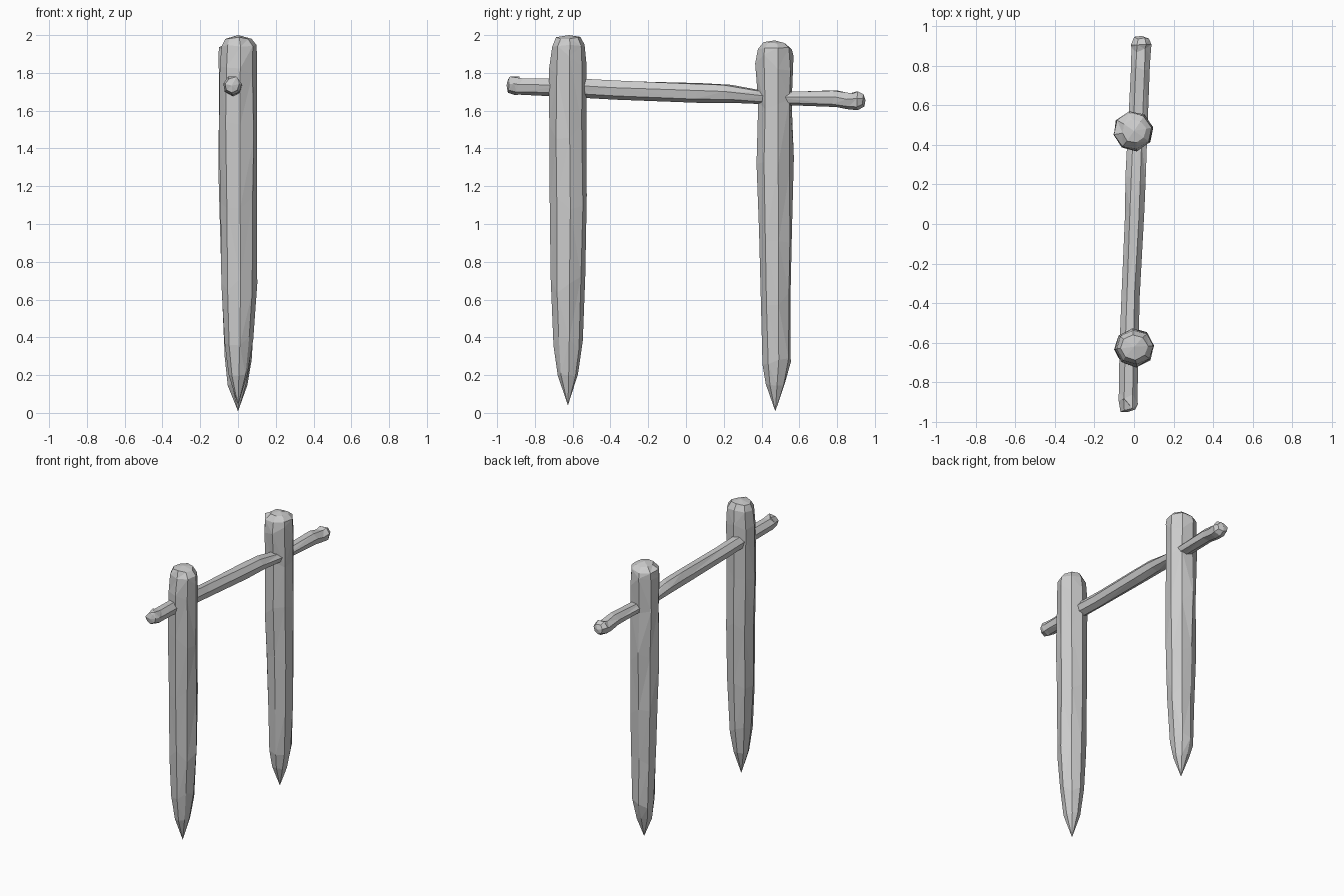
import bpy, bmesh, random
from math import sin, cos, pi
from mathutils import Vector


def hewn_log(name, start, rings, end, to_world, sides, seed, slide):
    """Loft rings (t, u_min, u_max, v_min, v_max) between two end points, with axe-cut unevenness."""
    rnd = random.Random(seed)
    bm = bmesh.new()
    loops = []
    last = len(rings) - 1
    phase = rnd.uniform(0, 0.4)
    for i, (t, u0, u1, v0, v1) in enumerate(rings):
        loop = []
        for k in range(sides):
            a = 2 * pi * k / sides + phase
            r = rnd.uniform(0.97, 1.06)
            s = 0.006 if i in (0, last, last - 1) else slide
            u = (u0 + u1) / 2 + (u1 - u0) / 2 * r * cos(a)
            v = (v0 + v1) / 2 + (v1 - v0) / 2 * r * sin(a)
            loop.append(bm.verts.new(to_world(t + rnd.uniform(-s, s), u, v)))
        loops.append(loop)
    for a, b in zip(loops, loops[1:]):
        for k in range(sides):
            n = (k + 1) % sides
            bm.faces.new((a[k], a[n], b[n], b[k]))
    for point, loop in ((start, loops[0]), (end, loops[-1])):
        tip = bm.verts.new(to_world(*point))
        for k in range(sides):
            bm.faces.new((tip, loop[k], loop[(k + 1) % sides]))
    bmesh.ops.triangulate(bm, faces=[f for f in bm.faces if len(f.verts) == 4])
    bmesh.ops.recalc_face_normals(bm, faces=bm.faces)
    mesh = bpy.data.meshes.new(name)
    bm.to_mesh(mesh)
    bm.free()
    obj = bpy.data.objects.new(name, mesh)
    bpy.context.collection.objects.link(obj)
    return obj


def upright(t, u, v):
    return Vector((u, v, t))


def lengthwise(t, u, v):
    return Vector((u, t, v))


# Front post, sharpened at the foot
hewn_log("front_post", (0.04, 0, -0.625), [
    (0.20, -0.05, 0.05, -0.68, -0.572),
    (0.36, -0.073, 0.078, -0.703, -0.548),
    (0.68, -0.088, 0.098, -0.717, -0.535),
    (1.10, -0.094, 0.098, -0.718, -0.525),
    (1.50, -0.10, 0.102, -0.719, -0.53),
    (1.84, -0.098, 0.102, -0.72, -0.532),
    (1.945, -0.09, 0.099, -0.71, -0.535),
    (1.985, -0.068, 0.068, -0.685, -0.56),
], (2.0, 0, -0.62), upright, 8, 4, 0.05)

# Back post, sharpened at the foot
hewn_log("back_post", (0.008, 0, 0.473), [
    (0.15, -0.054, 0.05, 0.422, 0.523),
    (0.28, -0.072, 0.075, 0.402, 0.553),
    (0.60, -0.086, 0.088, 0.393, 0.556),
    (0.95, -0.096, 0.096, 0.384, 0.564),
    (1.30, -0.10, 0.097, 0.372, 0.567),
    (1.65, -0.105, 0.097, 0.38, 0.56),
    (1.86, -0.105, 0.095, 0.37, 0.567),
    (1.93, -0.098, 0.09, 0.377, 0.562),
    (1.958, -0.06, 0.06, 0.41, 0.53),
], (1.972, 0, 0.47), upright, 8, 9, 0.05)

# Crooked rail running through both posts
hewn_log("cross_rail", (-0.95, -0.033, 1.733), [
    (-0.943, -0.07, 0.005, 1.695, 1.77),
    (-0.905, -0.08, 0.018, 1.681, 1.783),
    (-0.86, -0.076, 0.018, 1.685, 1.773),
    (-0.62, -0.072, 0.022, 1.675, 1.775),
    (-0.36, -0.062, 0.028, 1.66, 1.762),
    (0.05, -0.048, 0.052, 1.643, 1.748),
    (0.22, -0.044, 0.06, 1.64, 1.742),
    (0.45, -0.034, 0.066, 1.632, 1.70),
    (0.78, -0.018, 0.08, 1.618, 1.71),
    (0.86, -0.014, 0.082, 1.606, 1.695),
    (0.905, -0.016, 0.09, 1.603, 1.706),
    (0.94, 0.0, 0.075, 1.622, 1.69),
], (0.95, 0.037, 1.655), lengthwise, 7, 17, 0.03)
